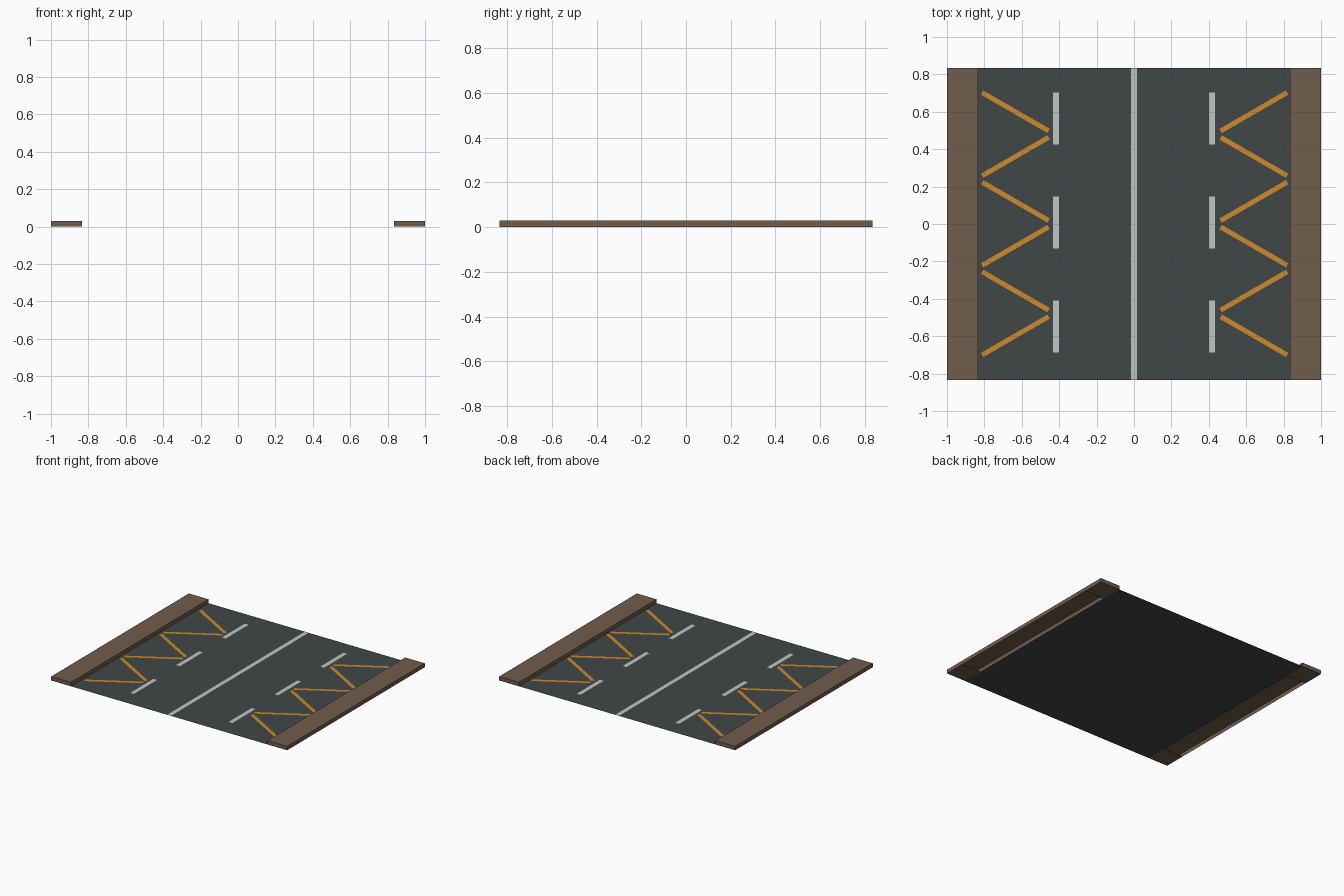
import bpy, bmesh, math
from mathutils import Matrix, Vector

if "Cube" in bpy.data.objects:
    bpy.data.objects.remove(bpy.data.objects["Cube"])


def material(name, rgb):
    m = bpy.data.materials.new(name)
    lin = [((c / 255 + 0.055) / 1.055) ** 2.4 for c in rgb]
    m.diffuse_color = (*lin, 1)
    m.use_nodes = True
    m.node_tree.nodes["Principled BSDF"].inputs["Base Color"].default_value = m.diffuse_color
    return m


ASPHALT = material("dark asphalt", (64, 71, 70))
BROWN = material("brown paving", (112, 93, 76))
WHITE = material("white paint", (193, 197, 197))
ORANGE = material("orange paint", (206, 138, 42))

EDGE = 0.833      # road half width and half length
KERB_H = 0.03


def finish(name, bm, mat):
    mesh = bpy.data.meshes.new(name)
    bm.to_mesh(mesh)
    bm.free()
    mesh.materials.append(mat)
    ob = bpy.data.objects.new(name, mesh)
    bpy.context.collection.objects.link(ob)
    return ob


def add_quad(bm, cx, cy, sx, sy, z, angle=0.0):
    rot = Matrix.Rotation(angle, 3, 'Z')
    corners = [(-1, -1), (1, -1), (1, 1), (-1, 1)]
    bm.faces.new([bm.verts.new(Vector((cx, cy, z)) + rot @ Vector((a * sx / 2, b * sy / 2, 0)))
                  for a, b in corners])


# Road surface
bm = bmesh.new()
add_quad(bm, 0, 0, 2 * EDGE, 2 * EDGE, 0)
finish("road_surface", bm, ASPHALT)

# Centre line
bm = bmesh.new()
add_quad(bm, 0, 0, 0.032, 2 * EDGE, 0.001)
finish("centre_line", bm, WHITE)

# Dashed lane lines
bm = bmesh.new()
for x in (-0.417, 0.417):
    for k in (-1, 0, 1):
        add_quad(bm, x, 0.008 + 0.555 * k, 0.032, 0.278, 0.001)
finish("lane_dashes", bm, WHITE)

# Zigzag markings on both sides
bm = bmesh.new()
for x, side in ((-0.634, -1), (0.641, 1)):
    for k in range(6):
        tilt = side * math.radians(30) * (1 if k % 2 == 0 else -1)
        add_quad(bm, x, 0.6 - 0.2395 * k, 0.41, 0.026, 0.001, tilt)
finish("zigzag_markings", bm, ORANGE)

# Raised pavements: open underneath except for a square cap at each end
width = 1 - EDGE
for side, name in ((-1, "left_pavement"), (1, "right_pavement")):
    cx = side * (1 + EDGE) / 2
    bm = bmesh.new()
    bmesh.ops.create_cube(bm, size=1, matrix=Matrix.Translation((cx, 0, KERB_H / 2))
                          @ Matrix.Diagonal((width, 2 * EDGE, KERB_H, 1)))
    bottom = [f for f in bm.faces if f.normal.z < -0.5]
    bmesh.ops.delete(bm, geom=bottom, context='FACES_ONLY')
    for end in (-1, 1):
        add_quad(bm, cx, end * (EDGE - width / 2), width, width, 0)
    bmesh.ops.remove_doubles(bm, verts=bm.verts, dist=1e-5)
    bmesh.ops.recalc_face_normals(bm, faces=bm.faces)
    finish(name, bm, BROWN)
